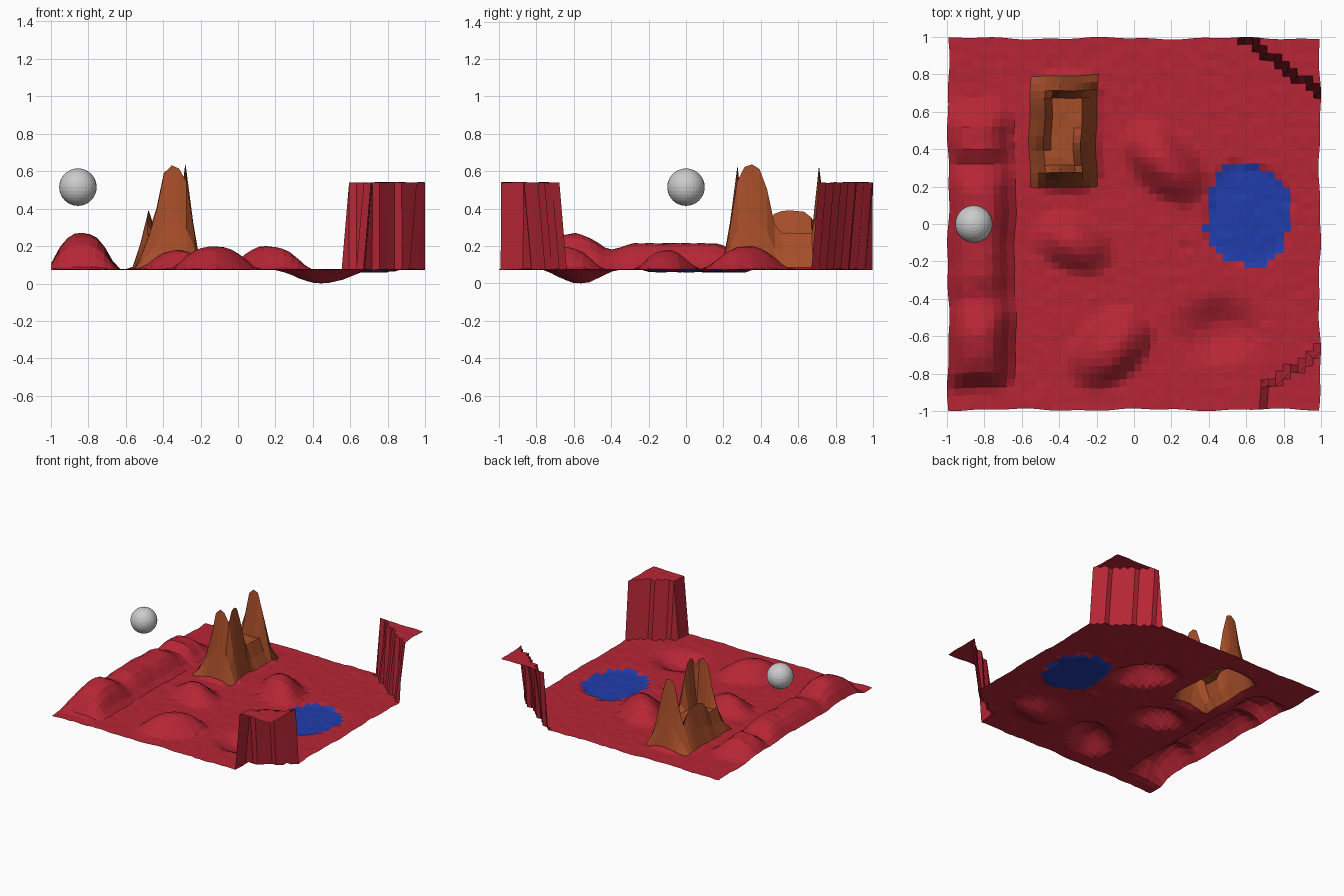
import bpy, bmesh, math, random

if "Cube" in bpy.data.objects:
    bpy.data.objects.remove(bpy.data.objects["Cube"])

random.seed(4)
N = 50                      # terrain cells per side
BASE = 0.075


def material(name, rgb):
    m = bpy.data.materials.new(name)
    m.diffuse_color = (*rgb, 1)
    m.use_nodes = True
    m.node_tree.nodes["Principled BSDF"].inputs["Base Color"].default_value = m.diffuse_color
    return m


RED = material("red_rock", (0.47, 0.019, 0.036))
BLUE = material("water", (0.015, 0.046, 0.41))
BROWN = material("brown_rock", (0.38, 0.075, 0.022))


def bell(d, p=3):
    d = abs(d)
    return (1 - d ** p) ** 2 if d < 1 else 0.0


def lerp(points, t):
    for (a, u), (b, v) in zip(points, points[1:]):
        if a <= t <= b:
            return u + (v - u) * (t - a) / (b - a)
    return 0.0


def mound(x, y, cx, cy, rx, ry, angle, h, p):
    c, s = math.cos(math.radians(angle)), math.sin(math.radians(angle))
    u, v = x - cx, y - cy
    return h * bell(math.hypot((u * c + v * s) / rx, (v * c - u * s) / ry), p)


# Long ridge on the left: height along y
RIDGE = [(-0.89, 0), (-0.8, 0.13), (-0.7, 0.18), (-0.58, 0.195), (-0.5, 0.16), (-0.42, 0.10),
         (-0.28, 0.14), (0.18, 0.14), (0.31, 0.06), (0.4, 0.12), (0.52, 0.11), (0.66, 0)]

# Low hills and one hollow: centre, radii, angle, height, profile power
MOUNDS = [(0.17, 0.33, 0.29, 0.19, 135, 0.125, 2.4), (-0.32, -0.10, 0.25, 0.17, -25, 0.105, 2.2),
          (-0.13, -0.67, 0.28, 0.19, 40, 0.12, 2.8), (0.45, -0.57, 0.28, 0.21, 10, -0.075, 2)]

# Crag crown rectangle
X0, X1, Y0, Y1 = -0.48, -0.28, 0.28, 0.72


def crag(x, y):
    cx, cy = min(max(x, X0), X1), min(max(y, Y0), Y1)
    out = math.hypot(x - cx, y - cy)
    fall = max(0, 1 - out / 0.088) ** 1.3
    if fall == 0:
        return 0
    e = 0.01
    h = 0.26
    if cx > X1 - e:                      # tall bell on the right wall
        h = max(h, 0.27 + 0.365 * bell((cy - 0.355) / 0.145))
    if cx < X0 + e:                      # lower bell on the left wall
        h = max(h, 0.24 + 0.15 * bell((cy - 0.57) / 0.18, 4))
    if cy < Y0 + e or cy > Y1 - e:       # tall bells on the end walls
        h = max(h, 0.2 + 0.43 * bell((cx + 0.355) / 0.125))
    return (h - BASE) * fall


def in_lake(x, y):
    u, v = (x - 0.61) / 0.225, (y - 0.045) / 0.27
    r = (abs(u) ** 2.4 + abs(v) ** 2.4) ** (1 / 2.4)
    return r < 1 + 0.05 * math.sin(4 * math.atan2(v, u)) or math.hypot(x - 0.28, y + 0.13) < 0.022


def plateau(x, y):
    back = (x - 0.59) / 0.42 + (y - 0.71) / 0.30 > 0.99
    front = x > 0.70 and y < -0.90 + 0.72 * (x - 0.69)
    return back or front


def height(x, y):
    if plateau(x, y):
        return 0.54
    z = BASE
    z += bell((x + 0.84) / 0.2) * lerp(RIDGE, y)
    z += sum(mound(x, y, *m) for m in MOUNDS)
    if in_lake(x, y):
        z -= 0.013
    return max(z, BASE + crag(x, y)) if crag(x, y) > 0 else z


def wobble(t, phase):
    return 0.005 * math.sin(9 * t + phase) + 0.003 * math.sin(23 * t + 2 * phase)


# Shared terrain vertices, slightly uneven
points = {}
for i in range(N + 1):
    for j in range(N + 1):
        x, y = -1 + 2 * i / N, -1 + 2 * j / N
        z = max(0, height(x, y) + random.uniform(-0.003, 0.003))
        points[i, j] = (0.992 * x + wobble(y, 1 + x), 0.992 * y + wobble(x, 2 + y), z)


def region(i, j):
    x, y = -1 + (2 * i + 1) / N, -1 + (2 * j + 1) / N
    if in_lake(x, y):
        return "lake"
    if -0.56 < x < -0.20 and 0.20 < y < 0.80:
        return "crags"
    return "ground"


def sheet(name, mat):
    bm = bmesh.new()
    verts = {}

    def vert(k):
        if k not in verts:
            verts[k] = bm.verts.new(points[k])
        return verts[k]

    for i in range(N):
        for j in range(N):
            if region(i, j) == name:
                bm.faces.new([vert(k) for k in ((i, j), (i + 1, j), (i + 1, j + 1), (i, j + 1))])
    me = bpy.data.meshes.new(name)
    bm.to_mesh(me)
    bm.free()
    me.materials.append(mat)
    bpy.context.collection.objects.link(bpy.data.objects.new(name, me))


# Ground, pond and rocky crown
sheet("ground", RED)
sheet("lake", BLUE)
sheet("crags", BROWN)

# Floating ball over the ridge
bpy.ops.mesh.primitive_uv_sphere_add(segments=32, ring_count=16, radius=0.1, location=(-0.855, 0, 0.515))
bpy.context.object.name = "floating_ball"
